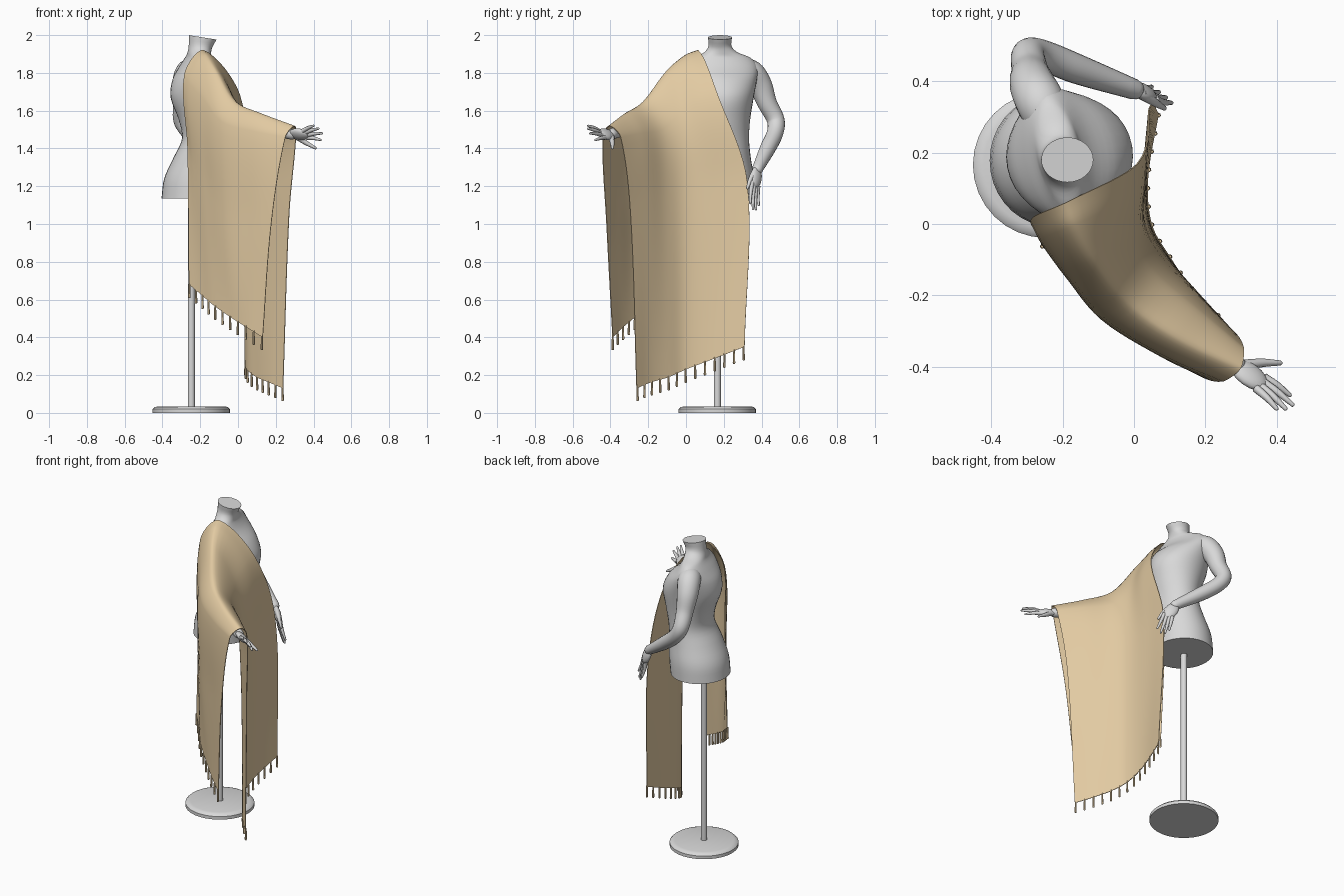
import bpy, bmesh, math
from mathutils import Vector, Matrix

if "Cube" in bpy.data.objects:
    bpy.data.objects.remove(bpy.data.objects["Cube"])


def material(name, rgb):
    m = bpy.data.materials.new(name)
    m.diffuse_color = (*rgb, 1)
    m.use_nodes = True
    m.node_tree.nodes["Principled BSDF"].inputs["Base Color"].default_value = m.diffuse_color
    return m


GREY = material("mannequin grey", (0.69, 0.69, 0.69))
TAN = material("shawl tan", (0.76, 0.59, 0.36))


def spline(pts, k):
    """Smooth curve through pts, k samples per segment; long segments stay nearly straight."""
    n, dim = len(pts), range(len(pts[0]))
    h = [max((Vector(b[:3]) - Vector(a[:3])).length, 1e-4) for a, b in zip(pts, pts[1:])]
    d = [[(b[c] - a[c]) / h[i] for c in dim] for i, (a, b) in enumerate(zip(pts, pts[1:]))]
    m = [d[0]] + [[(d[i - 1][c] * h[i - 1] + d[i][c] * h[i]) / (h[i] + h[i - 1]) for c in dim]
                  for i in range(1, n - 1)] + [d[-1]]
    out = []
    for i in range(n - 1):
        for j in range(k + (i == n - 2)):
            t = j / k
            a, b = 2*t**3 - 3*t*t + 1, t**3 - 2*t*t + t
            e, f = 3*t*t - 2*t**3, t**3 - t*t
            out.append(tuple(a*pts[i][c] + b*h[i]*m[i][c] + e*pts[i + 1][c] + f*h[i]*m[i + 1][c]
                             for c in dim))
    return out


def loft(bm, rings):
    """Skin closed rings of points and cap both ends."""
    vs = [[bm.verts.new(p) for p in r] for r in rings]
    n = len(vs[0])
    for a, b in zip(vs, vs[1:]):
        for i in range(n):
            bm.faces.new((a[i], a[(i + 1) % n], b[(i + 1) % n], b[i]))
    bm.faces.new(vs[0][::-1])
    bm.faces.new(vs[-1])


def tube(bm, pts, sides=12, k=4):
    """Round tube with a domed end through (x, y, z, radius) points."""
    path = spline(pts, k)
    P = [Vector(p[:3]) for p in path]
    R = [p[3] for p in path]
    d = (P[-1] - P[-2]).normalized()
    r, end = R[-1], P[-1]
    for a in (0.5, 0.85):
        P.append(end + d * r * a)
        R.append(r * math.sqrt(1 - a * a))
    u = (P[1] - P[0]).normalized().orthogonal().normalized()
    rings = []
    for i, p in enumerate(P):
        t = (P[min(i + 1, len(P) - 1)] - P[max(i - 1, 0)]).normalized()
        u = (u - t * u.dot(t)).normalized()
        v = t.cross(u)
        rings.append([p + (u * math.cos(a) + v * math.sin(a)) * R[i]
                      for a in (2 * math.pi * s / sides for s in range(sides))])
    loft(bm, rings)


def finish(bm, name, mat, angle=50):
    bmesh.ops.recalc_face_normals(bm, faces=bm.faces)
    me = bpy.data.meshes.new(name)
    bm.to_mesh(me)
    bm.free()
    ob = bpy.data.objects.new(name, me)
    bpy.context.collection.objects.link(ob)
    me.materials.append(mat)
    bpy.ops.object.select_all(action='DESELECT')
    ob.select_set(True)
    bpy.context.view_layer.objects.active = ob
    bpy.ops.object.shade_smooth_by_angle(angle=math.radians(angle))
    return ob


# Stand: turned base and pole
def turned(name, profile, sides):
    bm = bmesh.new()
    loft(bm, [[(-0.247 + r * math.cos(a), 0.166 + r * math.sin(a), z)
               for a in (2 * math.pi * s / sides for s in range(sides))] for r, z in profile])
    finish(bm, name, GREY, 35)


turned("stand_base", [(.205, 0), (.205, .02), (.195, .03), (.175, .035)], 32)
turned("stand_pole", [(.019, .03), (.019, 1.14)], 16)

# Torso: elliptical sections (x, y, z, half depth, half width, turn)
sections = [(-.23, .178, 1.135, .175, .185, 0), (-.218, .178, 1.24, .173, .183, 0),
            (-.192, .175, 1.35, .15, .168, 0), (-.167, .18, 1.45, .13, .154, 3),
            (-.166, .185, 1.55, .147, .155, 6), (-.18, .19, 1.67, .177, .168, 10),
            (-.195, .19, 1.76, .152, .186, 12), (-.21, .193, 1.83, .098, .19, 12),
            (-.21, .195, 1.88, .066, .15, 12), (-.205, .185, 1.908, .062, .09, 8),
            (-.198, .18, 1.94, .063, .062, 0), (-.187, .18, 1.988, .073, .063, 0)]
bm = bmesh.new()
rings = []
for x, y, z, d, w, turn in spline(sections, 4):
    g, ring = math.radians(turn), []
    tilt = 0.16 * min(max((z - 1.93) / .05, 0), 1)
    for s in range(36):
        a = 2 * math.pi * s / 36
        p, q = d * math.cos(a), w * math.sin(a)
        ring.append((x + p * math.cos(g) - q * math.sin(g),
                     y + p * math.sin(g) + q * math.cos(g), z - tilt * p))
    rings.append(ring)
loft(bm, rings)
finish(bm, "torso", GREY)


# Arms with palm and fingers
def arm(name, path, palm_to, across, tips, thumb):
    bm = bmesh.new()
    tube(bm, path, 20, 6)
    wrist, palm_to, across = Vector(path[-1][:3]), Vector(palm_to), Vector(across)
    along = (palm_to - wrist).normalized()
    side = (across - along * across.dot(along)).normalized()
    flat = along.cross(side)
    half = (palm_to - wrist).length / 2 + .016
    rot = Matrix((along, side, flat)).transposed().to_4x4()
    bmesh.ops.create_uvsphere(bm, u_segments=16, v_segments=10, radius=1, matrix=Matrix.Translation(
        (wrist + palm_to) / 2) @ rot @ Matrix.Diagonal((half, .04, .021, 1)))
    for i, tip in enumerate(tips):
        root = palm_to + side * (.026 - .0175 * i) - along * .008
        mid = (root + Vector(tip)) / 2 + flat * .004
        tube(bm, [(*root, .012), (*mid, .010), (*tip, .006)], 8, 3)
    root = wrist + along * .02 + side * .018
    tube(bm, [(*root, .016), (*((root + Vector(thumb)) / 2 + side * .006), .012), (*thumb, .007)], 8, 3)
    finish(bm, name, GREY, 70)


arm("draped_arm", [(-.17, .02, 1.75, .055), (-.115, -.08, 1.69, .05), (-.015, -.205, 1.56, .04),
                   (.13, -.315, 1.51, .037), (.285, -.395, 1.475, .028)],
    (.36, -.45, 1.475), (.5, .3, -.5),
    [(.437, -.48, 1.445), (.445, -.507, 1.48), (.425, -.518, 1.505), (.40, -.518, 1.52)],
    (.41, -.39, 1.402))
arm("bare_arm", [(-.225, .25, 1.80, .055), (-.26, .335, 1.805, .068), (-.285, .39, 1.74, .064),
                 (-.292, .43, 1.64, .052), (-.295, .475, 1.55, .047), (-.255, .472, 1.485, .044),
                 (-.16, .435, 1.405, .042), (.0, .378, 1.29, .029)],
    (.045, .365, 1.205), (.6, -.5, .3),
    [(.105, .34, 1.11), (.09, .355, 1.08), (.07, .37, 1.078), (.05, .385, 1.10)],
    (.085, .325, 1.19))

# Shawl: profiles from front hem over the arm to back hem, neck to wrist
profiles = [
    [(.07, .31, .35), (.045, .325, 1.22), (.012, .17, 1.68), (-.18, .065, 1.92),
     (-.285, .018, 1.79), (-.268, -.02, 1.4), (-.26, -.06, .68)],
    [(.04, .13, .28), (.03, .15, 1.2), (.01, .085, 1.65), (-.16, 0, 1.895),
     (-.255, -.04, 1.74), (-.235, -.08, 1.3), (-.2, -.12, .63)],
    [(.05, 0, .23), (.035, 0, 1.2), (.005, -.03, 1.58), (-.11, -.1, 1.81),
     (-.19, -.13, 1.67), (-.175, -.165, 1.2), (-.13, -.2, .57)],
    [(.1, -.09, .19), (.09, -.1, 1.15), (.06, -.13, 1.5), (-.015, -.22, 1.65),
     (-.085, -.262, 1.54), (-.075, -.27, 1.05), (-.03, -.28, .5)],
    [(.17, -.19, .16), (.185, -.2, 1.15), (.185, -.24, 1.48), (.125, -.32, 1.585),
     (.085, -.37, 1.49), (.07, -.36, 1.0), (.05, -.34, .45)],
    [(.24, -.26, .13), (.272, -.293, 1.05), (.308, -.345, 1.46), (.3, -.405, 1.52),
     (.25, -.442, 1.46), (.175, -.422, 1.0), (.13, -.39, .40)]]
rows = [spline(p, 8) for p in profiles]
cols = [spline(c, 6) for c in zip(*rows)]
bm = bmesh.new()
grid = [[bm.verts.new(p) for p in c] for c in cols]
for a, b in zip(grid, grid[1:]):
    for i in range(len(a) - 1):
        bm.faces.new((a[i], a[i + 1], b[i + 1], b[i]))
bmesh.ops.recalc_face_normals(bm, faces=bm.faces)
bmesh.ops.solidify(bm, geom=bm.faces[:], thickness=.004)
finish(bm, "shawl", TAN, 50)


# Fringe: evenly spaced tassels along each hem
def fringe(name, hem, count):
    bm = bmesh.new()
    pts = [Vector(p) for p in hem]
    cum = [0]
    for a, b in zip(pts, pts[1:]):
        cum.append(cum[-1] + (b - a).length)
    for i in range(count):
        s = cum[-1] * (.008 + .984 * i / (count - 1))
        j = next(j for j in range(len(pts) - 1) if cum[j + 1] >= s)
        p = pts[j].lerp(pts[j + 1], (s - cum[j]) / (cum[j + 1] - cum[j]))
        tube(bm, [(p.x, p.y, p.z + .006, .005), (p.x, p.y, p.z - .03, .006),
                  (p.x, p.y, p.z - .064, .007)], 6, 1)
    finish(bm, name, TAN)


fringe("front_fringe", cols[0], 13)
fringe("back_fringe", cols[-1], 11)
